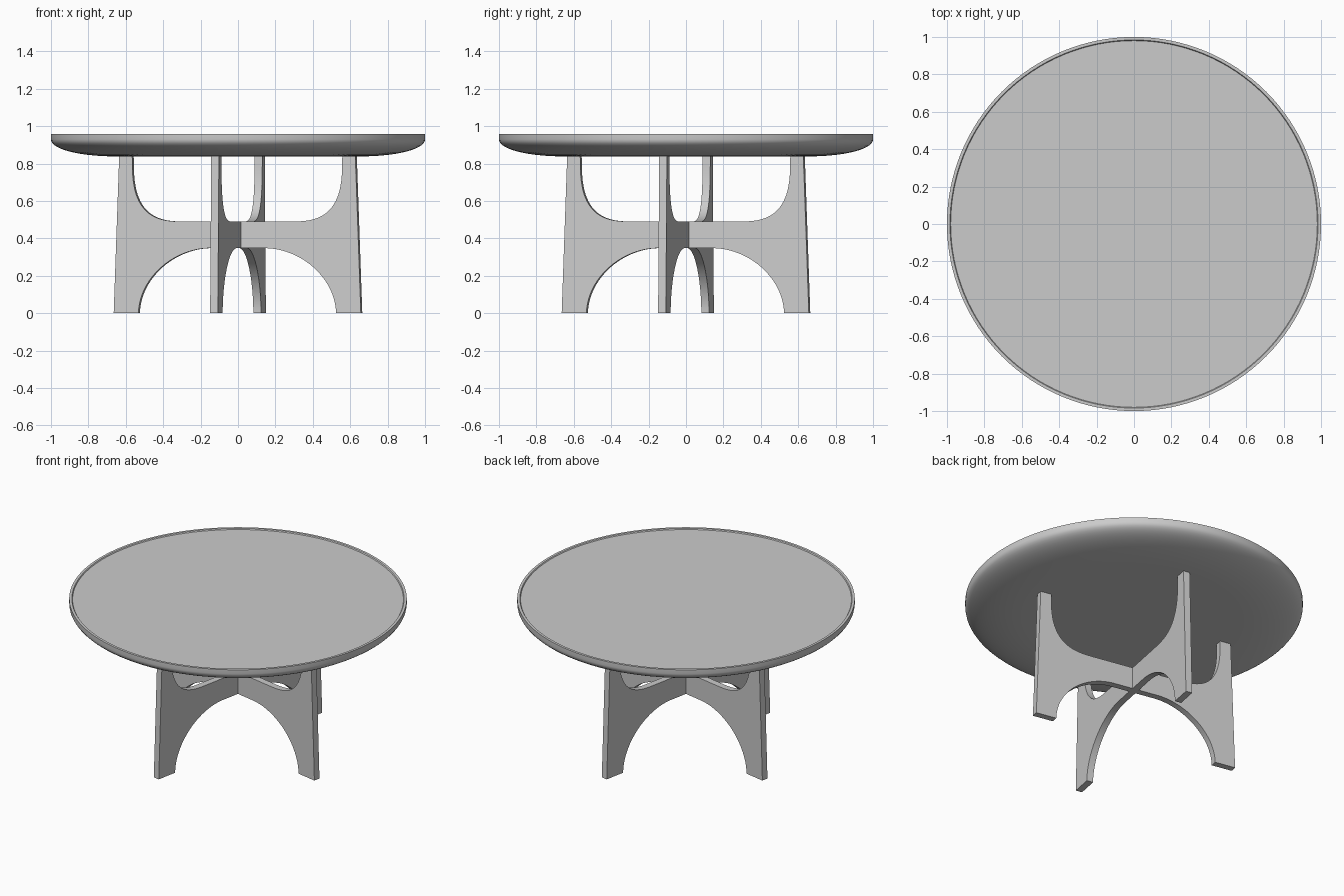
import bpy, bmesh, math

if "Cube" in bpy.data.objects:
    bpy.data.objects.remove(bpy.data.objects["Cube"])

TWIST = math.radians(-11)
THICK = 0.042


def arc(cx, cz, a, b, n, steps=20):
    """Quarter superellipse from (cx, cz+b) to (cx+a, cz)."""
    pts = []
    for i in range(steps + 1):
        t = math.pi / 2 * (1 - i / steps)
        pts.append((cx + a * max(math.cos(t), 0) ** (2 / n),
                    cz + b * max(math.sin(t), 0) ** (2 / n)))
    return pts


def finish(bm, name, angle):
    bmesh.ops.recalc_face_normals(bm, faces=bm.faces)
    mesh = bpy.data.meshes.new(name)
    bm.to_mesh(mesh)
    bm.free()
    ob = bpy.data.objects.new(name, mesh)
    bpy.context.collection.objects.link(ob)
    bpy.ops.object.select_all(action='DESELECT')
    ob.select_set(True)
    bpy.context.view_layer.objects.active = ob
    bpy.ops.object.shade_smooth_by_angle(angle=math.radians(angle))
    return ob


def leg_panel(name, rot):
    # right half: lower arch, foot, tapered outer edge, upper cut-out
    half = arc(0.15, 0, 0.388, 0.348, 1.9)
    half += [(0.673, 0), (0.643, 0.842)]
    half += arc(0.28, 0.842, 0.292, -0.352, 3)[::-1]
    outline = half + [(-x, z) for x, z in reversed(half)]
    bm = bmesh.new()
    face = bm.faces.new([bm.verts.new((x, -THICK / 2, z)) for x, z in outline])
    ext = bmesh.ops.extrude_face_region(bm, geom=[face])
    moved = [g for g in ext['geom'] if isinstance(g, bmesh.types.BMVert)]
    bmesh.ops.translate(bm, verts=moved, vec=(0, THICK, 0))
    ob = finish(bm, name, 30)
    ob.rotation_euler.z = rot


# crossed base panels
leg_panel("leg_panel_wide", TWIST)
leg_panel("leg_panel_cross", TWIST + math.pi / 2)

# round dished top with a thin raised lip
profile = [(0, 0.838)] + arc(0.64, 0.93, 0.36, -0.092, 2.1, 14)
profile += [(1.0, 0.957), (0.984, 0.957), (0.98, 0.951), (0, 0.951)]
bm = bmesh.new()
vs = [bm.verts.new((r, 0, z)) for r, z in profile]
edges = [bm.edges.new(p) for p in zip(vs, vs[1:])]
bmesh.ops.spin(bm, geom=vs + edges, cent=(0, 0, 0), axis=(0, 0, 1),
               angle=2 * math.pi, steps=128)
bmesh.ops.remove_doubles(bm, verts=bm.verts, dist=1e-5)
finish(bm, "table_top", 30)
